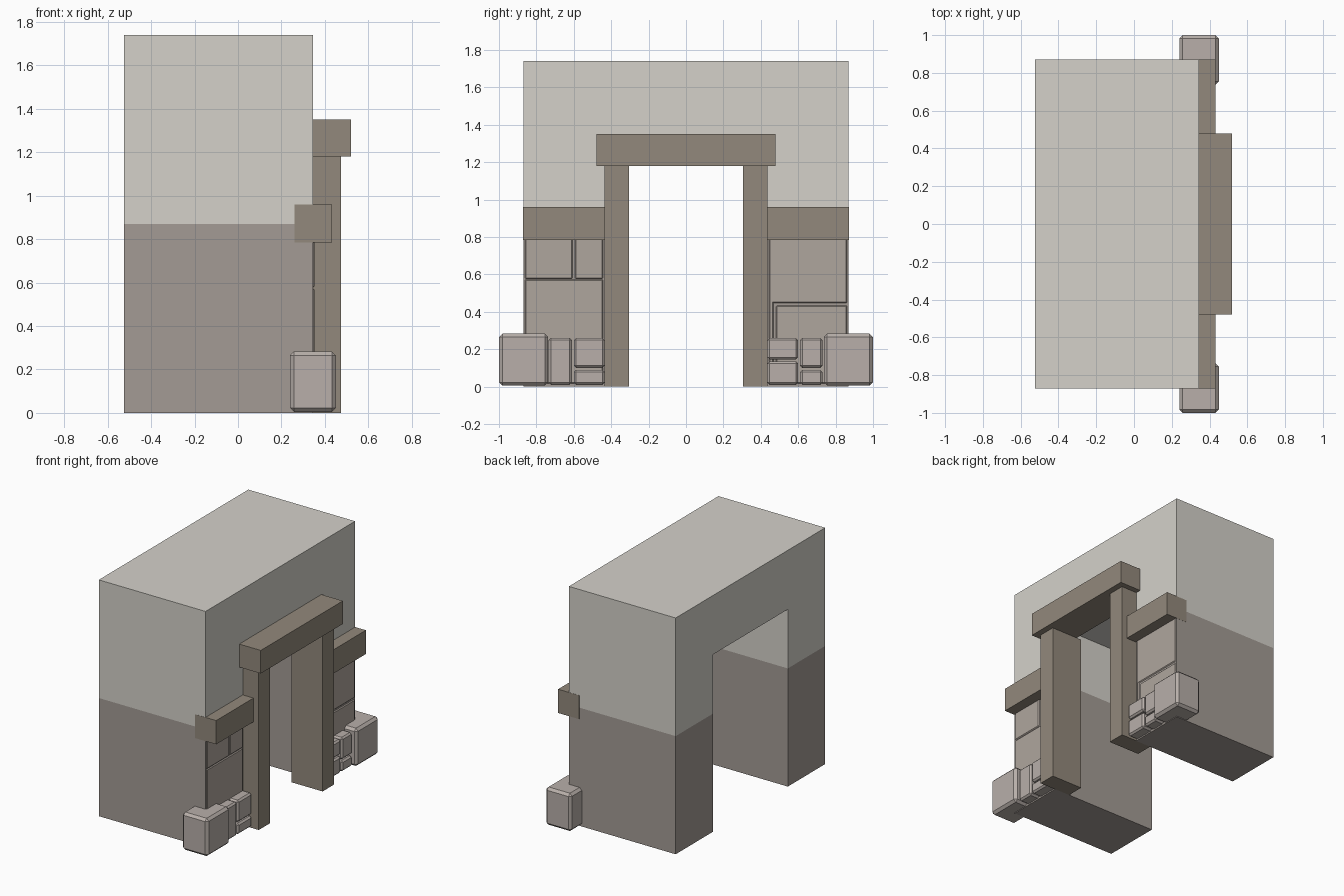
import bpy, bmesh

if "Cube" in bpy.data.objects:
    bpy.data.objects.remove(bpy.data.objects["Cube"])


def material(name, rgb):
    m = bpy.data.materials.new(name)
    m.diffuse_color = (*rgb, 1)
    m.use_nodes = True
    m.node_tree.nodes["Principled BSDF"].inputs["Base Color"].default_value = m.diffuse_color
    return m


PLASTER = material("plaster", (0.66, 0.64, 0.59))
LOWER = material("lower_wall", (0.37, 0.33, 0.30))
WOOD = material("wood", (0.29, 0.25, 0.20))
STONE = material("stone", (0.48, 0.43, 0.40))
PANEL = material("wall_stone", (0.43, 0.38, 0.34))


def box(name, x, y, z, mat, bevel=0.0):
    """Box from (min, max) ranges, with an optional chamfer on all edges."""
    y = sorted(y)
    bm = bmesh.new()
    bmesh.ops.create_cube(bm, size=1)
    for v in bm.verts:
        for i, (lo, hi) in enumerate((x, y, z)):
            v.co[i] = lo if v.co[i] < 0 else hi
    if bevel:
        bmesh.ops.bevel(bm, geom=bm.edges[:], offset=bevel, segments=1,
                        affect='EDGES', profile=0.5)
    return finish(name, bm, [mat])


def finish(name, bm, mats):
    bmesh.ops.recalc_face_normals(bm, faces=bm.faces[:])
    me = bpy.data.meshes.new(name)
    bm.to_mesh(me)
    bm.free()
    for m in mats:
        me.materials.append(m)
    ob = bpy.data.objects.new(name, me)
    bpy.context.collection.objects.link(ob)
    return ob


# Wall block with a doorway: cells of a y/z grid, extruded along x
ys, zs = (-0.87, -0.435, 0.435, 0.87), (0, 0.87, 1.305, 1.74)
bm = bmesh.new()
for i in range(3):
    for j in range(3):
        if i == 1 and j < 2:
            continue
        corners = ((i, j), (i + 1, j), (i + 1, j + 1), (i, j + 1))
        bm.faces.new([bm.verts.new((-0.525, ys[a], zs[b])) for a, b in corners])
bmesh.ops.remove_doubles(bm, verts=bm.verts[:], dist=1e-4)
ext = bmesh.ops.extrude_face_region(bm, geom=bm.faces[:], use_keep_orig=True)
bmesh.ops.translate(bm, vec=(0.87, 0, 0),
                    verts=[g for g in ext["geom"] if isinstance(g, bmesh.types.BMVert)])
for f in bm.faces:
    f.material_index = 1 if f.calc_center_median().z < 0.86 else 0
finish("wall", bm, [PLASTER, LOWER])

# Timber door frame
box("lintel", (0.26, 0.52), (-0.478, 0.478), (1.18, 1.35), WOOD)
for side, s in (("left", -1), ("right", 1)):
    box(side + "_post", (0.22, 0.475), (s * 0.306, s * 0.437), (0, 1.18), WOOD)
    box(side + "_ledge", (0.26, 0.432), (s * 0.435, s * 0.871), (0.785, 0.96), WOOD)
    # Big corner stone
    box(side + "_corner_stone", (0.24, 0.45), (s * 0.737, s * 1.0), (0.005, 0.283), STONE, 0.018)

# Small base stones: y range and z range
base = [(-0.60, -0.435, 0.10, 0.26), (-0.60, -0.435, 0.01, 0.09), (-0.735, -0.61, 0.01, 0.26),
        (0.435, 0.60, 0.145, 0.26), (0.435, 0.60, 0.01, 0.135),
        (0.61, 0.73, 0.10, 0.26), (0.61, 0.73, 0.01, 0.09)]
for k, (y0, y1, z0, z1) in enumerate(base):
    box(f"base_stone_{k}", (0.28, 0.42), (y0, y1), (z0, z1), STONE, 0.012)

# Shallow stone relief between ledge and base
relief = [(-0.868, -0.60, 0.57, 0.80), (-0.60, -0.437, 0.57, 0.80), (-0.868, -0.437, 0.01, 0.58),
          (0.437, 0.868, 0.44, 0.80), (0.475, 0.868, 0.01, 0.44), (0.437, 0.475, 0.01, 0.53)]
for k, (y0, y1, z0, z1) in enumerate(relief):
    box(f"wall_stone_{k}", (0.30, 0.351), (y0, y1), (z0, z1), PANEL, 0.012)
